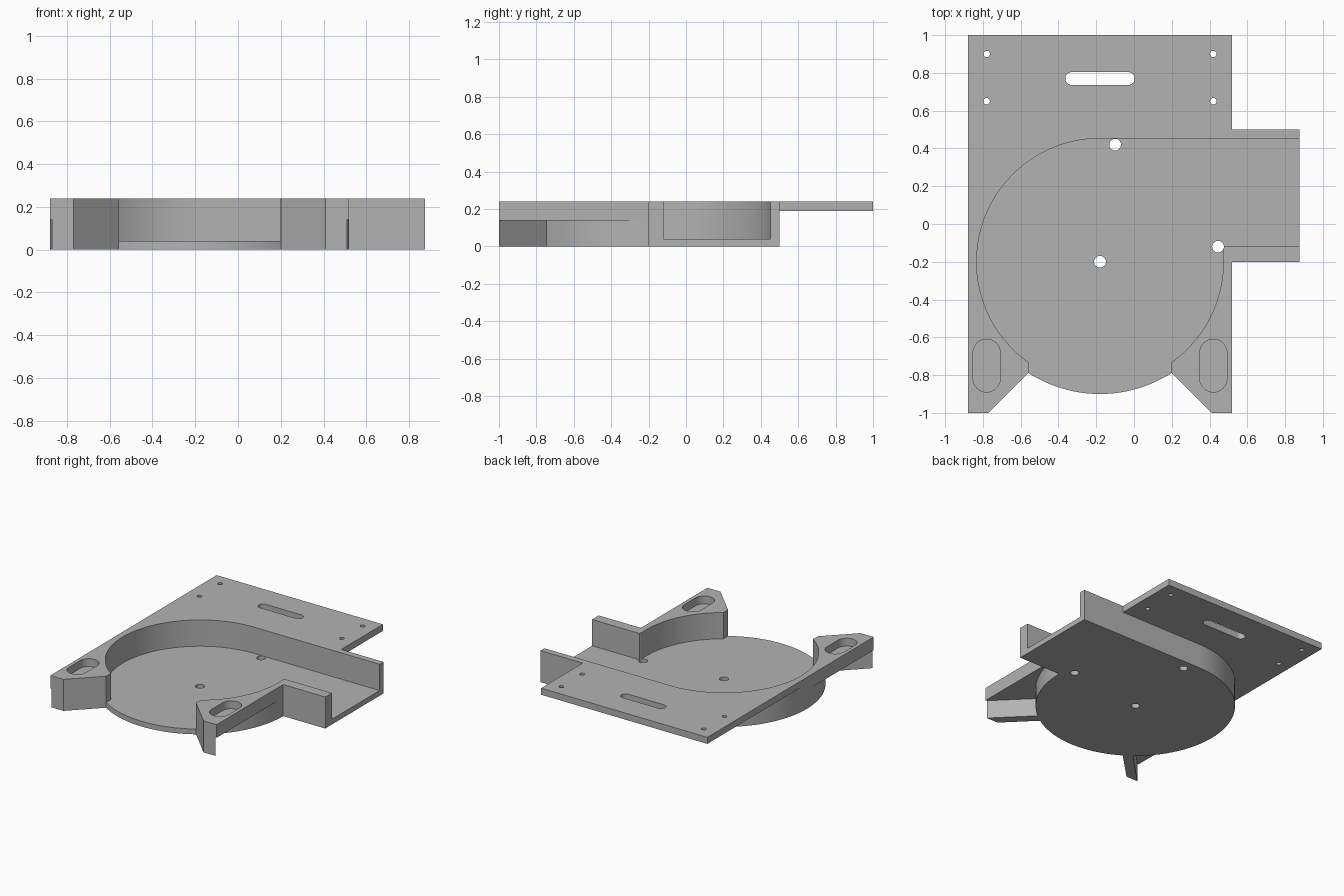
import bpy, bmesh, math

if "Cube" in bpy.data.objects:
    bpy.data.objects.remove(bpy.data.objects["Cube"])

CX, CY = -0.18, -0.2          # centre of the round housing
R_OUT, R_IN = 0.70, 0.653
TOP, FLOOR = 0.24, 0.04

grey = bpy.data.materials.new("plain grey")
grey.diffuse_color = (0.45, 0.45, 0.45, 1)
grey.use_nodes = True
grey.node_tree.nodes["Principled BSDF"].inputs["Base Color"].default_value = grey.diffuse_color


def arc(x, y, r, a0, a1, n):
    return [(x + r * math.cos(math.radians(a0 + (a1 - a0) * i / n)),
             y + r * math.sin(math.radians(a0 + (a1 - a0) * i / n))) for i in range(n + 1)]


def circle(x, y, r, n=32):
    return arc(x, y, r, 0, 360, n)[:-1]


def stadium(x, y, half_length, r, turn=0, n=16):
    """Rounded slot outline; turn=90 makes it run along y."""
    dx = half_length * math.cos(math.radians(turn))
    dy = half_length * math.sin(math.radians(turn))
    return (arc(x + dx, y + dy, r, turn - 90, turn + 90, n)
            + arc(x - dx, y - dy, r, turn + 90, turn + 270, n))


def prism(name, outline, z0, z1):
    bm = bmesh.new()
    face = bm.faces.new([bm.verts.new((x, y, z0)) for x, y in outline])
    up = bmesh.ops.extrude_face_region(bm, geom=[face])["geom"]
    bmesh.ops.translate(bm, vec=(0, 0, z1 - z0),
                        verts=[v for v in up if isinstance(v, bmesh.types.BMVert)])
    bmesh.ops.recalc_face_normals(bm, faces=bm.faces)
    mesh = bpy.data.meshes.new(name)
    bm.to_mesh(mesh)
    bm.free()
    mesh.materials.append(grey)
    ob = bpy.data.objects.new(name, mesh)
    bpy.context.collection.objects.link(ob)
    return ob


def combine(target, other, operation):
    mod = target.modifiers.new(operation, 'BOOLEAN')
    mod.operation, mod.object, mod.solver = operation, other, 'EXACT'
    bpy.context.view_layer.objects.active = target
    bpy.ops.object.modifier_apply(modifier=mod.name)
    bpy.data.objects.remove(other)


def flip(points, side):
    """Mirror an outline across the housing centre line."""
    return [(CX + side * (x - CX), y) for x, y in points]


# round housing with straight outlet to the right
housing = prism("fan_housing", arc(CX, CY, R_OUT, 90, 360, 144)
                + [(0.875, CY), (0.875, 0.5)], 0, TOP)

# thin mounting plate behind the housing
plate = prism("mounting_plate", [(-0.88, CY), (CX, CY), (CX, 0.3), (0.52, 0.3),
                                 (0.52, 1), (-0.88, 1)], 0.19, TOP)
combine(housing, plate, 'UNION')

# front ears with a diagonal wall reaching the ground
for side in (1, -1):
    ear = flip([(0.2, -0.79), (0.41, -1), (0.52, -1), (0.52, CY), (0.3, CY), (0.2, -0.5)], side)
    combine(housing, prism("ear", ear, 0.14, TOP), 'UNION')
    wall = flip([(0.2, -0.79), (0.41, -1), (0.51, -1), (0.23, -0.72), (0.2, -0.72)], side)
    combine(housing, prism("ear_wall", wall, 0, 0.19), 'UNION')

# open cavity: round chamber, outlet channel and front opening
half = 0.378
a = math.degrees(math.acos(half / R_IN))
cavity = ([(CX - half, -1.1), (CX + half, -1.1)]
          + arc(CX, CY, R_IN, -a, 0, 32)
          + [(CX + R_IN, -0.12), (1, -0.12), (1, CY + R_IN)]
          + arc(CX, CY, R_IN, 90, 180 + a, 80))
combine(housing, prism("cavity", cavity, FLOOR, 0.4), 'DIFFERENCE')

# screw holes, cable slot and blind ear pockets
for x, y in ((CX, CY), (-0.1, 0.42), (0.445, -0.12)):
    combine(housing, prism("hole", circle(x, y, 0.031), -0.1, 0.4), 'DIFFERENCE')
for side in (1, -1):
    x = CX + side * 0.6
    for y in (0.65, 0.9):
        combine(housing, prism("hole", circle(x, y, 0.017, 24), 0.1, 0.4), 'DIFFERENCE')
    combine(housing, prism("pocket", stadium(x, -0.75, 0.068, 0.072, 90), 0.18, 0.4), 'DIFFERENCE')
combine(housing, prism("slot", stadium(CX, 0.77, 0.15, 0.034), 0.1, 0.4), 'DIFFERENCE')

# smooth curved walls, sharp edges
bpy.ops.object.select_all(action='DESELECT')
housing.select_set(True)
bpy.context.view_layer.objects.active = housing
bpy.ops.object.shade_smooth_by_angle(angle=math.radians(30))
